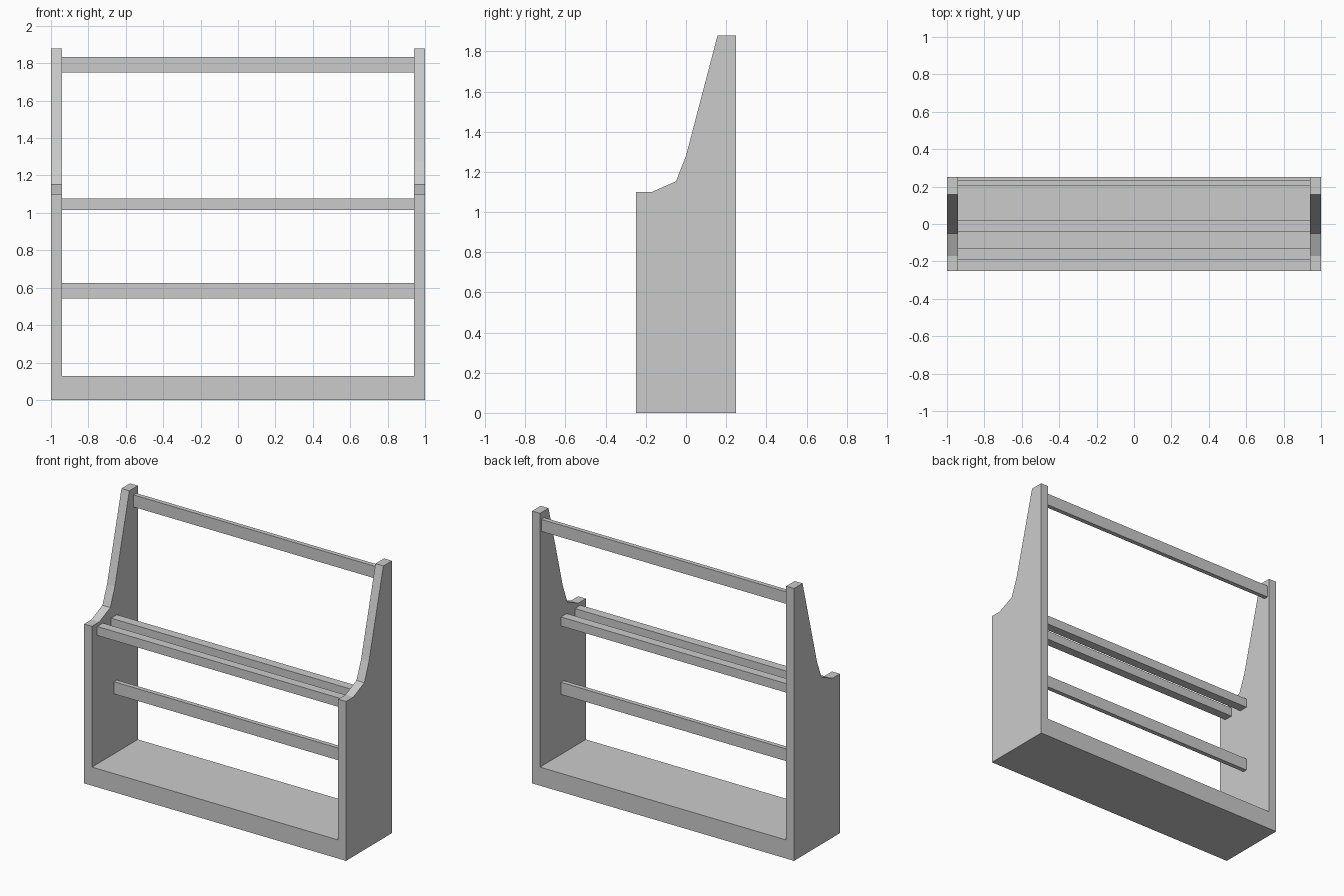
import bpy, bmesh
from mathutils import Vector

if "Cube" in bpy.data.objects:
    bpy.data.objects.remove(bpy.data.objects["Cube"])


def finish(bm, name):
    bmesh.ops.recalc_face_normals(bm, faces=bm.faces)
    mesh = bpy.data.meshes.new(name)
    bm.to_mesh(mesh)
    bm.free()
    obj = bpy.data.objects.new(name, mesh)
    bpy.context.collection.objects.link(obj)
    return obj


def extrude_x(name, profile, x0, x1):
    """Extrude a closed (y, z) profile from x0 to x1."""
    bm = bmesh.new()
    face = bm.faces.new([bm.verts.new((x0, y, z)) for y, z in profile])
    geom = bmesh.ops.extrude_face_region(bm, geom=[face])["geom"]
    verts = [g for g in geom if isinstance(g, bmesh.types.BMVert)]
    bmesh.ops.translate(bm, verts=verts, vec=Vector((x1 - x0, 0, 0)))
    return finish(bm, name)


def bar(name, half_width, y0, y1, z0, z1):
    """Rectangular board spanning symmetrically across x."""
    rect = [(y0, z0), (y1, z0), (y1, z1), (y0, z1)]
    return extrude_x(name, rect, -half_width, half_width)


INNER, OUTER, DEPTH, PLATE = 0.94, 1.0, 0.25, 0.005

# Shaped side panels, mirrored left and right
side_profile = [(-DEPTH, PLATE), (DEPTH, PLATE), (DEPTH, 1.88), (0.157, 1.88),
                (0.0, 1.28), (-0.05, 1.153), (-0.17, 1.10), (-DEPTH, 1.10)]
for side, sign in (("left", -1), ("right", 1)):
    extrude_x(f"{side}_side_panel", side_profile, sign * INNER, sign * OUTER)

# Solid base and thin bottom plate
bar("base", INNER, -DEPTH, DEPTH, PLATE, 0.128)
bar("bottom_plate", OUTER, -DEPTH, DEPTH, 0.0, PLATE)

# Cross rails between the sides
bar("top_rail", INNER, 0.205, 0.236, 1.75, 1.833)
bar("middle_rail_back", INNER, -0.042, 0.021, 1.015, 1.077)
bar("middle_rail_front", INNER, -0.193, -0.131, 1.015, 1.077)
bar("lower_rail", INNER, -0.01, 0.021, 0.542, 0.626)
